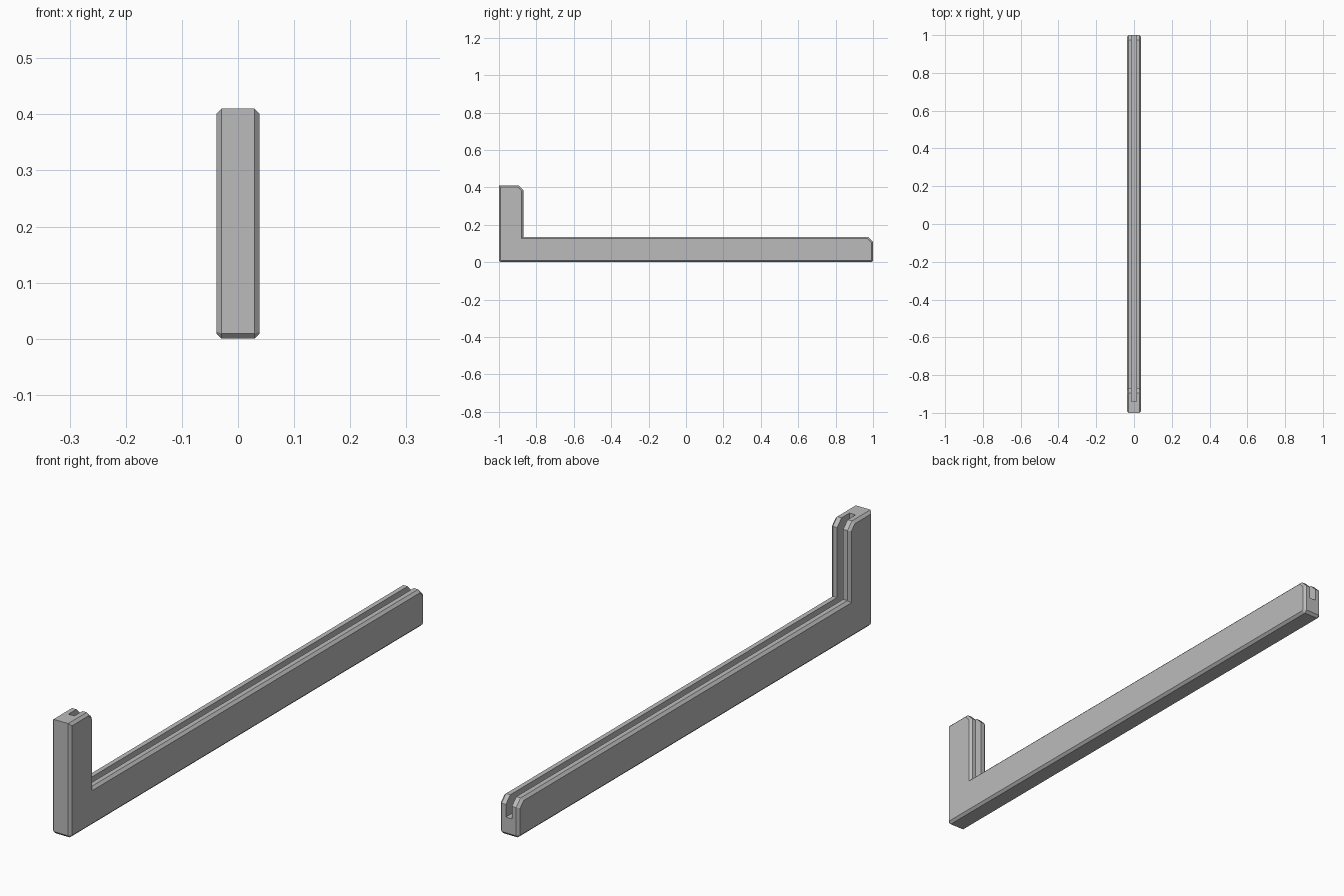
import bpy
import bmesh

cube = bpy.data.objects.get("Cube")
if cube:
    bpy.data.objects.remove(cube, do_unlink=True)

HALF_W = 0.038    # half width of the bar
EDGE = 0.009      # small edge chamfer
CUT = 0.025       # large chamfer on the free ends
POST_Y, POST_Z = -0.87, 0.41
BEAM_Z = 0.135
DEPTH = 0.07      # slot depth
SLOT = 0.012      # half width of the slot

grey = bpy.data.materials.new("plain grey")
grey.use_nodes = True
colour = (0.5, 0.5, 0.5, 1)
grey.diffuse_color = colour
grey.node_tree.nodes["Principled BSDF"].inputs["Base Color"].default_value = colour


def extrude_profile(name, profile, half, chamfer=0):
    """Extrude a (y, z) outline across x, optionally chamfering its rims."""
    bm = bmesh.new()
    face = bm.faces.new([bm.verts.new((-half, y, z)) for y, z in profile])
    ext = bmesh.ops.extrude_face_region(bm, geom=[face])
    moved = [v for v in ext["geom"] if isinstance(v, bmesh.types.BMVert)]
    bmesh.ops.translate(bm, verts=moved, vec=(2 * half, 0, 0))
    bmesh.ops.recalc_face_normals(bm, faces=bm.faces)
    if chamfer:
        rims = [e for e in bm.edges
                if abs(e.verts[0].co.x - e.verts[1].co.x) < half]
        bmesh.ops.bevel(bm, geom=rims, offset=chamfer, segments=1,
                        affect='EDGES', clamp_overlap=False)
    mesh = bpy.data.meshes.new(name)
    bm.to_mesh(mesh)
    bm.free()
    mesh.materials.append(grey)
    obj = bpy.data.objects.new(name, mesh)
    bpy.context.collection.objects.link(obj)
    return obj


# L-shaped body
body = extrude_profile("slotted_bracket", [
    (-1, EDGE), (-1 + EDGE, 0), (1 - EDGE, 0), (1, EDGE),
    (1, BEAM_Z - CUT), (1 - CUT, BEAM_Z), (POST_Y, BEAM_Z),
    (POST_Y, POST_Z - CUT), (POST_Y - CUT, POST_Z), (-1, POST_Z)],
    HALF_W, EDGE)

# Slot running down the post and along the beam
back, floor = POST_Y - DEPTH, BEAM_Z - DEPTH
cutter = extrude_profile("slot_cutter", [
    (back, floor), (1.1, floor), (1.1, 0.6), (back, 0.6)], SLOT)
cutter.hide_render = True
cutter.hide_viewport = True

mod = body.modifiers.new("slot", 'BOOLEAN')
mod.operation = 'DIFFERENCE'
mod.solver = 'EXACT'
mod.object = cutter
